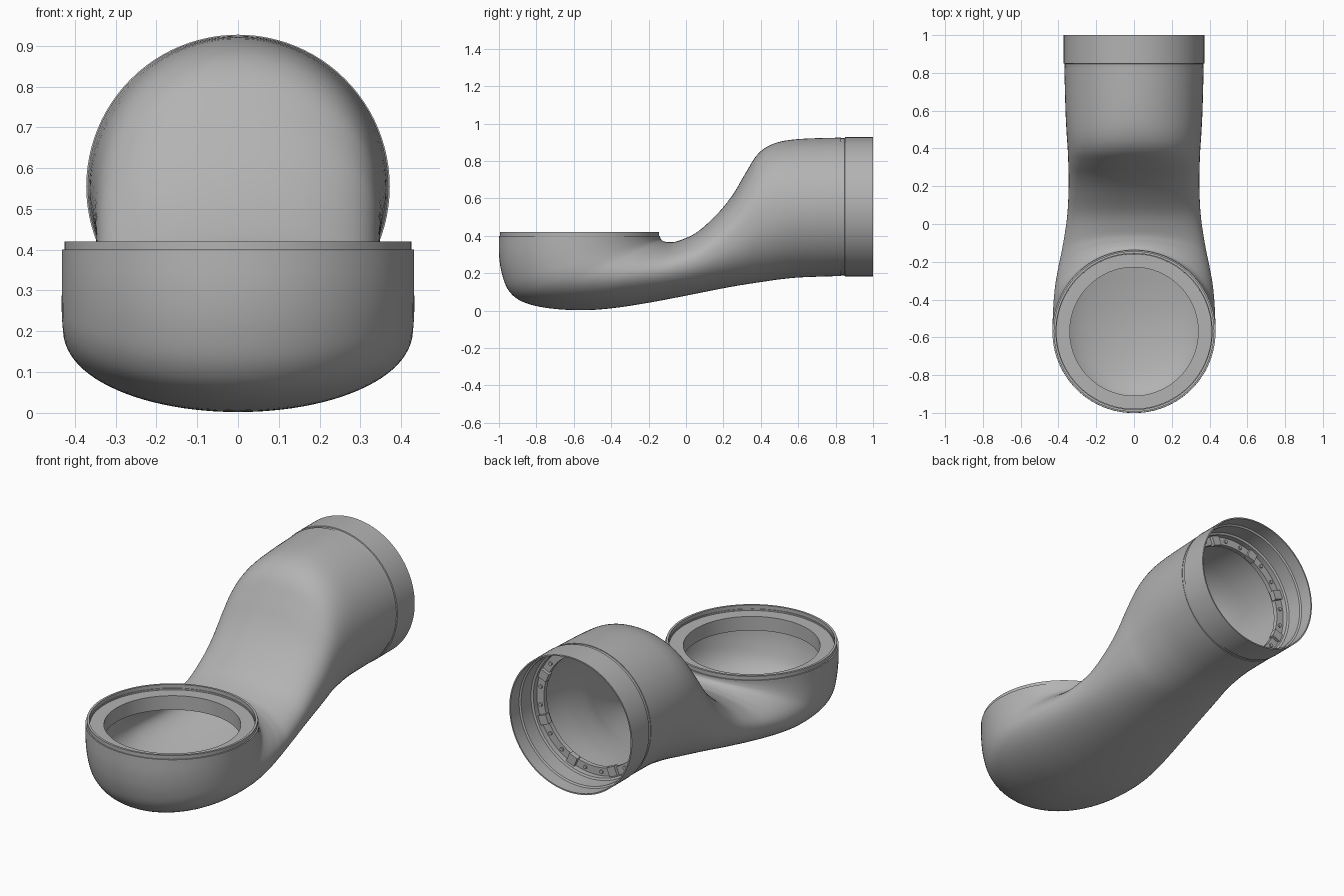
import bpy, bmesh, math
from mathutils import Vector, Matrix

if "Cube" in bpy.data.objects:
    bpy.data.objects.remove(bpy.data.objects["Cube"])

grey = bpy.data.materials.new("plain_grey")
grey.diffuse_color = (0.45, 0.45, 0.45, 1)
grey.use_nodes = True
grey.node_tree.nodes["Principled BSDF"].inputs["Base Color"].default_value = grey.diffuse_color
TAU = 2 * math.pi


def finish(name, bm, angle=35):
    bmesh.ops.recalc_face_normals(bm, faces=bm.faces)
    me = bpy.data.meshes.new(name)
    bm.to_mesh(me)
    bm.free()
    me.materials.append(grey)
    ob = bpy.data.objects.new(name, me)
    bpy.context.collection.objects.link(ob)
    bpy.ops.object.select_all(action='DESELECT')
    ob.select_set(True)
    bpy.context.view_layer.objects.active = ob
    bpy.ops.object.shade_smooth_by_angle(angle=math.radians(angle))
    return ob


def skin(bm, rings):
    """Join a closed cycle of vertex rings with quads."""
    vs = [[bm.verts.new(p) for p in r] for r in rings]
    n = len(vs[0])
    for a, b in zip(vs, vs[1:] + vs[:1]):
        for i in range(n):
            j = (i + 1) % n
            bm.faces.new((a[i], a[j], b[j], b[i]))


def lathe(name, profile, mat, n=96):
    bm = bmesh.new()
    skin(bm, [[mat @ Vector((r * math.cos(TAU * i / n), r * math.sin(TAU * i / n), h))
               for i in range(n)] for r, h in profile])
    return finish(name, bm)


# Elbow shell: each section is (top y, top z, bottom y, bottom z, half width, squareness)
sections = [
    (-.138, .400, -1.00, .400, .432, 2), (-.138, .392, -1.00, .300, .432, 2),
    (-.137, .387, -.985, .200, .432, 2), (-.135, .382, -.950, .110, .432, 2),
    (-.130, .377, -.880, .050, .430, 2), (-.122, .372, -.750, .015, .427, 2),
    (-.110, .368, -.570, .002, .418, 2), (-.085, .366, -.400, .012, .402, 2),
    (-.040, .373, -.200, .042, .378, 2.05), (.060, .420, .000, .080, .355, 2.15),
    (.170, .520, .140, .108, .347, 2.25), (.250, .620, .240, .127, .346, 2.3),
    (.320, .738, .330, .142, .348, 2.3), (.385, .838, .410, .154, .351, 2.2),
    (.470, .893, .500, .167, .357, 2.1), (.600, .917, .620, .178, .363, 2),
    (.830, .925, .830, .185, .369, 2)]


def smooth_sections(keys, sub=5):
    out = []
    for k in range(len(keys) - 1):
        p = [keys[min(max(k + d, 0), len(keys) - 1)] for d in (-1, 0, 1, 2)]
        for s in range(sub):
            t = s / sub
            out.append([.5 * (2 * b + (c - a) * t + (2 * a - 5 * b + 4 * c - d) * t * t
                              + (3 * b - a - 3 * c + d) * t ** 3)
                        for a, b, c, d in zip(*p)])
    return out + [list(keys[-1])]


def section_ring(s, inset, n=96):
    top, bot = Vector((0, s[0], s[1])), Vector((0, s[2], s[3]))
    mid, half = (top + bot) / 2, (top - bot) / 2
    half = half.normalized() * (half.length - inset)
    pw = 2 / s[5]
    ring = []
    for i in range(n):
        c, d = math.cos(TAU * i / n), math.sin(TAU * i / n)
        ring.append(mid + half * math.copysign(abs(c) ** pw, c)
                    + Vector((s[4] - inset, 0, 0)) * math.copysign(abs(d) ** pw, d))
    return ring


path = smooth_sections(sections)
bm = bmesh.new()
skin(bm, [section_ring(s, 0) for s in path] + [section_ring(s, .022) for s in reversed(path)])
finish("elbow_shell", bm, 50)

# Cup rim with recessed ledge and round opening
cup = Matrix.Translation((0, -.569, 0))
lathe("cup_rim", [(.412, .390), (.425, .390), (.425, .420), (.413, .420), (.413, .392),
                  (.340, .392), (.340, .315), (.352, .315), (.352, .375), (.412, .375)], cup)

# Rear collar: outer sleeve, stepped bore and inner flange
rear = Matrix.Translation((0, 0, .555)) @ Matrix.Rotation(-math.pi / 2, 4, 'X')
lathe("rear_collar", [(.367, .825), (.367, .848), (.372, .850), (.372, 1.0), (.365, 1.0),
                      (.365, .925), (.356, .920), (.356, .835), (.345, .830), (.345, .800),
                      (.302, .800), (.302, .775), (.350, .775)], rear)

# Clamp tabs and bolts around the flange
tabs, bolts = bmesh.new(), bmesh.new()
for i in range(8):
    turn = rear @ Matrix.Rotation(TAU * (i + .5) / 8, 4, 'Z')
    bmesh.ops.create_cube(tabs, size=1, matrix=turn @ Matrix.Translation((.318, 0, .802))
                          @ Matrix.Diagonal((.05, .05, .03, 1)))
    for off in (-.24, .24):
        spot = turn @ Matrix.Rotation(off, 4, 'Z') @ Matrix.Translation((.323, 0, .802))
        bmesh.ops.create_cone(bolts, cap_ends=True, segments=12, radius1=.010,
                              radius2=.010, depth=.012, matrix=spot)
finish("flange_tabs", tabs)
finish("flange_bolts", bolts)
